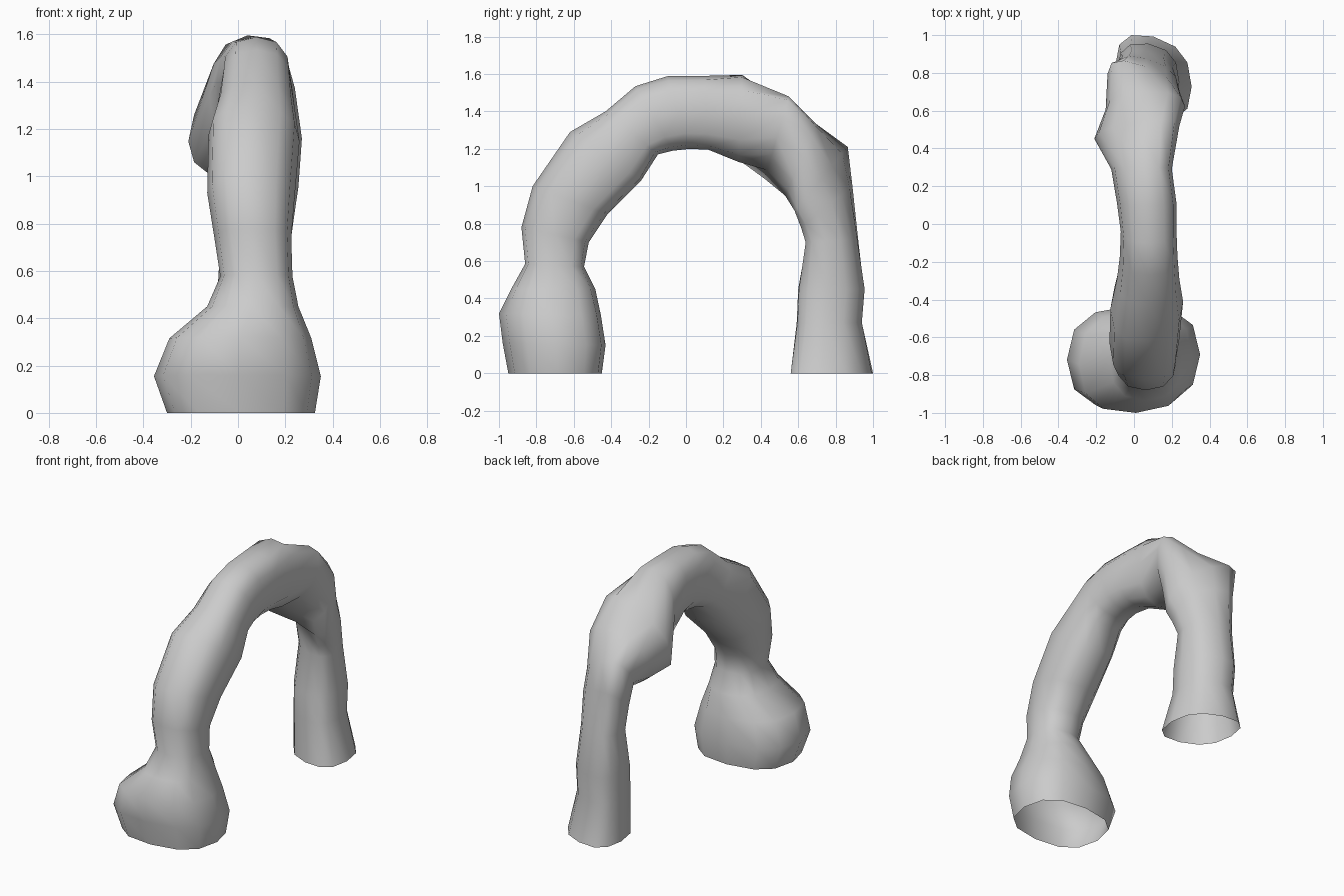
import bpy, bmesh
from math import sin, cos, pi, copysign
from mathutils import Vector

if "Cube" in bpy.data.objects:
    bpy.data.objects.remove(bpy.data.objects["Cube"])

# Cross-sections along the arch, front foot to back foot:
# outer y, outer z, inner y, inner z, left x, right x, skew
SECTIONS = [
    (-.95, 0, -.45, 0, -.30, .325, -.05),
    (-.98, .16, -.43, .15, -.355, .35, -.05),
    (-1.0, .32, -.455, .31, -.29, .31, -.05),
    (-.935, .45, -.485, .45, -.13, .255, 0),
    (-.86, .585, -.545, .57, -.075, .23, 0),
    (-.88, .78, -.52, .70, -.10, .225, 0),
    (-.82, 1.0, -.42, .85, -.13, .24, -.05),
    (-.62, 1.29, -.24, 1.03, -.125, .26, -.1),
    (-.43, 1.40, -.15, 1.17, -.09, .24, 0),
    (-.27, 1.535, -.07, 1.19, -.075, .23, 0),
    (-.10, 1.588, .02, 1.20, -.07, .225, 0),
    (.10, 1.59, .12, 1.195, -.09, .225, 0),
    (.30, 1.595, .28, 1.13, -.12, .20, .1),
    (.55, 1.48, .42, 1.04, -.21, .24, .65),
    (.70, 1.33, .53, .95, -.15, .27, .1),
    (.865, 1.21, .58, .87, -.14, .255, -.65),
    (.89, 1.0, .615, .78, -.10, .24, -.4),
    (.92, .72, .64, .70, -.075, .22, -.25),
    (.955, .45, .60, .45, -.09, .24, -.15),
    (.94, .27, .592, .27, -.085, .24, -.15),
    (1.0, 0, .56, 0, -.10, .305, -.25),
]
SIDES = 12


def power(v, p=0.8):
    return copysign(abs(v) ** p, v)


def ring(bm, s):
    """Rounded, skewed section between an outer and an inner point."""
    oy, oz, iy, iz, x0, x1, skew = s
    outer, inner = Vector((0, oy, oz)), Vector((0, iy, iz))
    mid, half = (outer + inner) / 2, (outer - inner) / 2
    uv = [(power(cos(2 * pi * k / SIDES)), power(sin(2 * pi * k / SIDES))) for k in range(SIDES)]
    uv = [(u, v + skew * u) for u, v in uv]
    top = max(v for u, v in uv)
    return [bm.verts.new(mid + half * (v / top) + Vector(((x0 + x1) / 2 + u * (x1 - x0) / 2, 0, 0)))
            for u, v in uv]


# Open-ended rock tube
bm = bmesh.new()
rings = [ring(bm, s) for s in SECTIONS]
for a, b in zip(rings, rings[1:]):
    for k in range(SIDES):
        n = (k + 1) % SIDES
        bm.faces.new((a[k], b[k], b[n], a[n]))
bmesh.ops.recalc_face_normals(bm, faces=bm.faces)
# make sure the shell faces outwards at the crown
bm.faces.ensure_lookup_table()
crown = max(bm.faces, key=lambda f: f.calc_center_median().z)
if crown.normal.z < 0:
    bmesh.ops.reverse_faces(bm, faces=bm.faces)
for f in bm.faces:
    f.smooth = True
mesh = bpy.data.meshes.new("rock_arch")
bm.to_mesh(mesh)
bm.free()
arch = bpy.data.objects.new("rock_arch", mesh)
bpy.context.collection.objects.link(arch)
